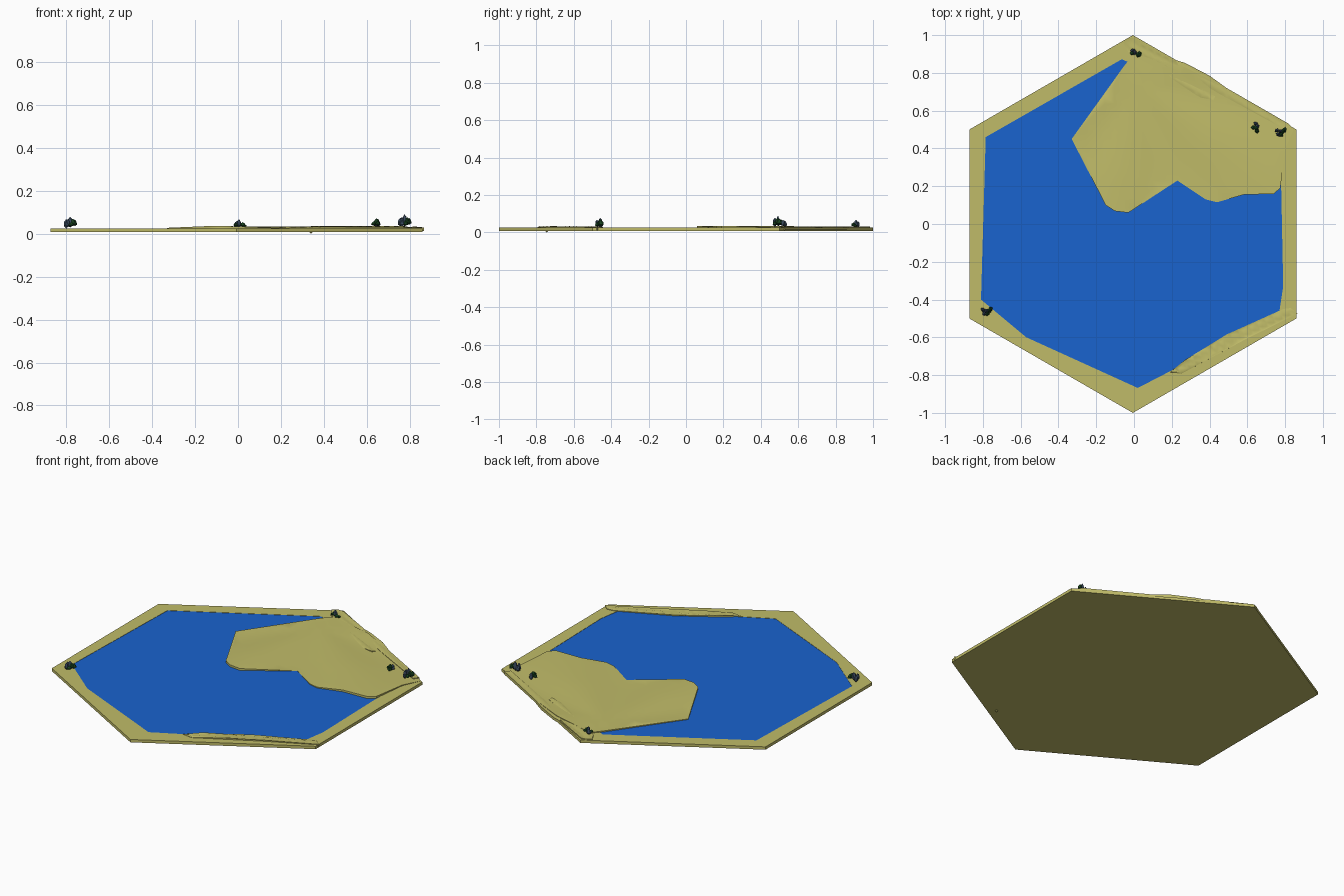
import bpy, bmesh, math, random
from mathutils import Vector, geometry

if "Cube" in bpy.data.objects:
    bpy.data.objects.remove(bpy.data.objects["Cube"])

random.seed(4)
CX = -0.006


def material(name, rgb):
    m = bpy.data.materials.new(name)
    m.diffuse_color = (*rgb, 1)
    m.use_nodes = True
    m.node_tree.nodes["Principled BSDF"].inputs["Base Color"].default_value = m.diffuse_color
    return m


SAND = material("sand", (0.53, 0.50, 0.14))
WATER = material("water", (0.01, 0.125, 0.62))
LEAF = material("leaf", (0.01, 0.06, 0.015))
STONE = material("stone", (0.045, 0.075, 0.12))


def finish(bm, name, mat, smooth=None):
    bmesh.ops.recalc_face_normals(bm, faces=bm.faces)
    me = bpy.data.meshes.new(name)
    bm.to_mesh(me)
    bm.free()
    me.materials.append(mat)
    ob = bpy.data.objects.new(name, me)
    bpy.context.collection.objects.link(ob)
    if smooth:
        bpy.ops.object.select_all(action='DESELECT')
        ob.select_set(True)
        bpy.context.view_layer.objects.active = ob
        bpy.ops.object.shade_smooth_by_angle(angle=math.radians(smooth))
    return ob


def loop(bm, pts, z):
    vs = [bm.verts.new((x, y, z)) for x, y in pts]
    return vs, [bm.edges.new((v, vs[(i + 1) % len(vs)])) for i, v in enumerate(vs)]


def wall(bm, a, b):
    for i in range(len(a)):
        j = (i + 1) % len(a)
        bm.faces.new((a[i], a[j], b[j], b[i]))


# Hexagonal tray with an irregular shoreline
hexagon = [(CX + math.cos(math.radians(30 + 60 * i)), math.sin(math.radians(30 + 60 * i)))
           for i in range(6)]
shore = [(-0.785, 0.46), (-0.065, 0.872), (0.0, 0.845), (0.775, 0.40), (0.79, -0.33), (0.77, -0.46),
         (0.46, -0.63), (0.19, -0.78), (0.02, -0.868), (-0.57, -0.60), (-0.81, -0.40)]
bm = bmesh.new()
top, e1 = loop(bm, hexagon, 0.025)
rim, e2 = loop(bm, shore, 0.025)
bmesh.ops.triangle_fill(bm, edges=e1 + e2, use_beauty=True, normal=(0, 0, 1))
bottom, _ = loop(bm, hexagon, 0.008)
floor, _ = loop(bm, shore, 0.012)
wall(bm, top, bottom)
wall(bm, rim, floor)
bm.faces.new(bottom)
bm.faces.new(floor)
finish(bm, "hex_base", SAND)

# Water surface
bm = bmesh.new()
bm.faces.new(loop(bm, shore, 0.0235)[0])
finish(bm, "water", WATER)


def terrain(name, outline, height, skirt, step):
    """Triangulated height field inside an outline, with a short cliff all round."""
    n = len(outline)
    pts = [Vector(p) for p in outline]
    xs, ys = [p[0] for p in outline], [p[1] for p in outline]
    for i in range(int((max(xs) - min(xs)) / step)):
        for j in range(int((max(ys) - min(ys)) / step)):
            pts.append(Vector((min(xs) + (i + 0.5) * step, min(ys) + (j + 0.5) * step)))
    vs, _, fs, *_ = geometry.delaunay_2d_cdt(pts, [], [list(range(n))], 1, 1e-5)
    bm = bmesh.new()
    bv = [bm.verts.new((p.x, p.y, height(p.x, p.y))) for p in vs]
    for f in fs:
        bm.faces.new([bv[i] for i in f])
    bmesh.ops.delete(bm, geom=[v for v in bm.verts if not v.link_faces], context='VERTS')
    edges = [e for e in bm.edges if e.is_boundary]
    ret = bmesh.ops.extrude_edge_only(bm, edges=edges)
    for v in ret["geom"]:
        if isinstance(v, bmesh.types.BMVert):
            v.co.z = skirt
    return finish(bm, name, SAND, 40)


# Sandy headland with folds fanning out from its back corner
def headland_height(x, y):
    r = math.hypot(x - 0.02, y - 0.75)
    a = math.atan2(y - 0.75, x - 0.02)
    return 0.030 - 0.011 * min(r, 0.5) * math.cos(6 * (a + math.radians(70)))


headland = [(-0.05, 0.84), (-0.33, 0.45), (-0.15, 0.10), (-0.10, 0.068), (-0.03, 0.06), (0.23, 0.23),
            (0.38, 0.13), (0.44, 0.115), (0.58, 0.155), (0.74, 0.16), (0.775, 0.19), (0.80, 0.40),
            (0.845, 0.50), (0.82, 0.53), (0.49, 0.715), (0.40, 0.765), (0.27, 0.83), (0.0, 0.90)]
terrain("headland", headland, headland_height, 0.020, 0.05)


# Narrow wind-blown ridges along the rim
def bank(name, outline, p0, p1, h, skirt):
    a, d = Vector(p0), (Vector(p1) - Vector(p0)).normalized()

    def height(x, y):
        v = Vector((x, y)) - a
        across = d.x * v.y - d.y * v.x
        return 0.0265 + h * (0.5 + 0.5 * math.cos(across * 150 + v.dot(d) * 6))
    terrain(name, outline, height, skirt, 0.02)


bank("front_bank", [(0.19, -0.785), (0.27, -0.72), (0.36, -0.665), (0.49, -0.585), (0.79, -0.45),
                    (0.83, -0.445), (0.866, -0.475), (0.60, -0.605), (0.25, -0.793)],
     (0.22, -0.79), (0.86, -0.46), 0.007, 0.012)
bank("back_bank", [(-0.06, 0.965), (-0.03, 0.985), (0.0, 0.985), (0.22, 0.865), (0.25, 0.83),
                   (0.21, 0.81), (0.08, 0.86), (-0.03, 0.91)],
     (-0.04, 0.95), (0.24, 0.82), 0.006, 0.012)
bank("side_bank", [(0.16, 0.79), (0.20, 0.80), (0.43, 0.675), (0.42, 0.655), (0.35, 0.67)],
     (0.18, 0.79), (0.43, 0.66), 0.005, 0.018)
bank("edge_bank", [(0.22, 0.868), (0.27, 0.853), (0.40, 0.785), (0.49, 0.72), (0.82, 0.53),
                   (0.80, 0.50), (0.45, 0.69), (0.25, 0.81)],
     (0.24, 0.84), (0.82, 0.52), 0.004, 0.012)

# Small foot showing through the underside
bm = bmesh.new()
bmesh.ops.create_cone(bm, segments=5, radius1=0.001, radius2=0.012, depth=0.012, cap_ends=True)
bmesh.ops.translate(bm, verts=bm.verts, vec=(0.34, -0.745, 0.006))
finish(bm, "underside_foot", SAND)


# Stone and shrub clumps made from faceted, jittered lumps
def lump(name, mat, x, y, z, rx, ry, rz, turn):
    bm = bmesh.new()
    bmesh.ops.create_icosphere(bm, subdivisions=1, radius=1)
    c, s = math.cos(turn), math.sin(turn)
    for v in bm.verts:
        p = v.co * random.uniform(0.8, 1.15)
        taper = 1 - 0.3 * p.z
        px, py = p.x * rx * taper, p.y * ry * taper
        v.co = (x + c * px - s * py, y + s * px + c * py, z + p.z * rz)
    finish(bm, name, mat)


def clump(name, x, y, base, top, stone, leaf):
    h = top - base
    for k, (dx, dy, f) in enumerate(stone):
        lump(f"{name}_stone_{k}", STONE, x + dx, y + dy, base + h * f / 2, 0.013, 0.011, h * f / 2,
             random.uniform(0, 3))
    for k, (dx, dy, f) in enumerate(leaf):
        lump(f"{name}_shrub_{k}", LEAF, x + dx, y + dy, base + h * f * 0.6, 0.014, 0.012, h * f * 0.38,
             random.uniform(0, 3))


wide_stone = [(-0.012, -0.012, 0.8), (0.0, 0.004, 1.0), (-0.018, 0.008, 0.7)]
wide_leaf = [(0.014, 0.002, 0.8), (0.022, 0.010, 0.7), (0.005, -0.012, 0.5)]
clump("left_clump", -0.782, -0.463, 0.025, 0.083, wide_stone, wide_leaf)
clump("right_clump", 0.775, 0.488, 0.030, 0.092, wide_stone, wide_leaf)
clump("inner_clump", 0.645, 0.508, 0.030, 0.080,
      [(0.0, 0.022, 0.6), (0.008, 0.012, 0.8)], [(0.0, 0.0, 0.9), (-0.012, 0.004, 0.6), (0.006, -0.016, 0.6)])
clump("back_clump", 0.002, 0.905, 0.027, 0.070,
      [(-0.008, 0.014, 0.8), (0.002, 0.004, 1.0)], [(0.020, -0.010, 0.6), (0.028, -0.002, 0.4), (-0.012, 0.0, 0.6)])
